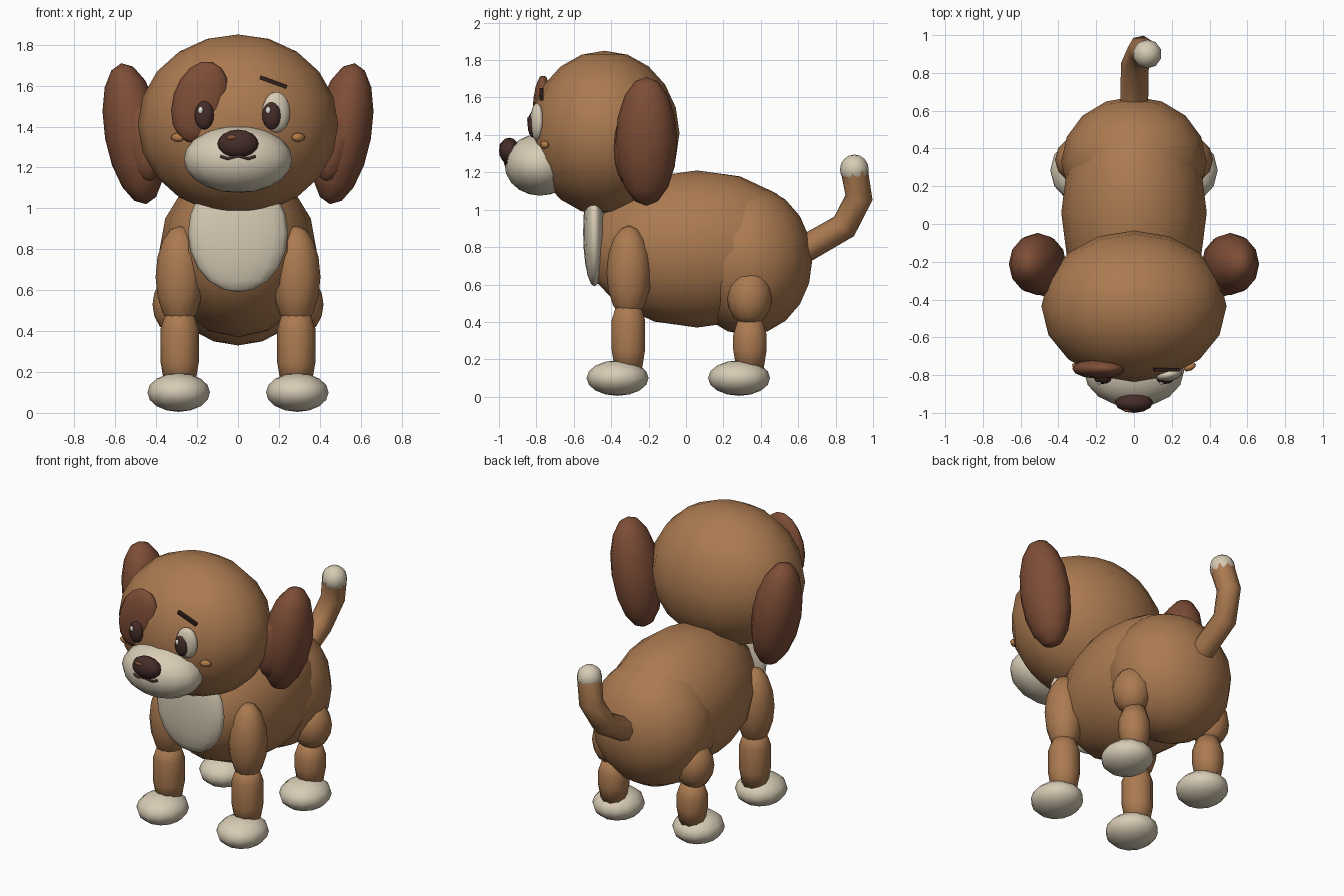
import bpy, bmesh
from math import radians
from mathutils import Matrix, Vector, Euler

cube = bpy.data.objects.get("Cube")
if cube:
    bpy.data.objects.remove(cube, do_unlink=True)


def material(name, r, g, b):
    m = bpy.data.materials.new(name)
    m.use_nodes = True
    m.diffuse_color = (r, g, b, 1)
    bsdf = next(n for n in m.node_tree.nodes if n.type == 'BSDF_PRINCIPLED')
    bsdf.inputs["Base Color"].default_value = (r, g, b, 1)
    bsdf.inputs["Roughness"].default_value = 0.8
    return m


TAN = material("tan_fur", 0.41, 0.195, 0.08)
RUST = material("rust_fur", 0.21, 0.075, 0.038)
CREAM = material("cream_fur", 0.68, 0.60, 0.46)
DARK = material("dark_brown", 0.06, 0.026, 0.022)
BLACK = material("brow_brown", 0.03, 0.014, 0.011)
ORANGE = material("cheek_orange", 0.46, 0.20, 0.065)
WHITE = material("eye_shine", 0.85, 0.82, 0.75)


def link(name, data, mat):
    data.materials.append(mat)
    ob = bpy.data.objects.new(name, data)
    bpy.context.collection.objects.link(ob)
    return ob


def from_bmesh(name, bm, mat, smooth=True):
    me = bpy.data.meshes.new(name)
    bmesh.ops.recalc_face_normals(bm, faces=bm.faces)
    for f in bm.faces:
        f.smooth = smooth
    bm.to_mesh(me)
    bm.free()
    return link(name, me, mat)


def ball(name, loc, radii, mat, rot=(0, 0, 0), seg=16, rings=10):
    """Ellipsoid with its poles along z, then rotated (degrees)."""
    bm = bmesh.new()
    bmesh.ops.create_uvsphere(bm, u_segments=seg, v_segments=rings, radius=1)
    turn = Euler([radians(a) for a in rot]).to_matrix().to_4x4()
    bm.transform(Matrix.Translation(loc) @ turn @ Matrix.Diagonal((*radii, 1)))
    return from_bmesh(name, bm, mat)


def barrel(name, x, y, profile, mat, seg=10):
    """Closed turned shape from (radius, height) pairs."""
    bm = bmesh.new()
    verts = [bm.verts.new((r, 0, z)) for r, z in profile]
    edges = [bm.edges.new(p) for p in zip(verts, verts[1:])]
    bmesh.ops.spin(bm, geom=verts + edges, axis=(0, 0, 1), cent=(0, 0, 0),
                   angle=radians(360), steps=seg, use_merge=True)
    bmesh.ops.remove_doubles(bm, verts=bm.verts, dist=0.001)
    bm.transform(Matrix.Translation((x, y, 0)))
    return from_bmesh(name, bm, mat)


def tube(name, points, radius, mat, res=2):
    cu = bpy.data.curves.new(name, 'CURVE')
    cu.dimensions = '3D'
    cu.bevel_depth = radius
    cu.bevel_resolution = res
    cu.use_fill_caps = True
    sp = cu.splines.new('POLY')
    sp.points.add(len(points) - 1)
    for p, co in zip(sp.points, points):
        p.co = (*co, 1)
    return link(name, cu, mat)


# Trunk
ball("body", (0, 0.06, 0.79), (0.385, 0.60, 0.42), TAN, rings=8)
ball("rump", (0, 0.33, 0.73), (0.385, 0.345, 0.40), TAN)
ball("chest_patch", (0, -0.49, 0.88), (0.245, 0.06, 0.29), CREAM)

# Head and muzzle
ball("head", (0, -0.435, 1.41), (0.49, 0.40, 0.44), TAN)
ball("muzzle", (0, -0.78, 1.24), (0.265, 0.19, 0.165), CREAM)
ball("nose", (0, -0.945, 1.315), (0.10, 0.055, 0.07), DARK, seg=12, rings=8)
ball("nose_shine", (-0.03, -0.985, 1.345), (0.03, 0.012, 0.012), RUST, seg=8, rings=6)
tube("mouth", [(-0.085, -0.955, 1.255), (-0.05, -0.963, 1.243), (0, -0.968, 1.257),
               (0.05, -0.963, 1.243), (0.085, -0.955, 1.255)], 0.008, DARK, 1)

# Face markings
ball("eye_patch", (-0.185, -0.765, 1.52), (0.135, 0.055, 0.205), RUST, (0, 17, 0), 12, 8)
ball("eye_white", (0.187, -0.797, 1.47), (0.07, 0.035, 0.10), CREAM, (0, 0, 12), 12, 8)
bm = bmesh.new()
bmesh.ops.create_cube(bm, size=1)
bm.transform(Matrix.Translation((0.173, -0.772, 1.617))
             @ Matrix.Rotation(radians(20), 4, 'Y') @ Matrix.Diagonal((0.14, 0.02, 0.02, 1)))
from_bmesh("eyebrow", bm, BLACK, smooth=False)

# Paired parts
for s, side in ((1, "left"), (-1, "right")):
    eye_x = s * 0.165
    ball(side + "_eye", (eye_x, -0.817, 1.455), (0.047, 0.03, 0.07), DARK, seg=12, rings=8)
    ball(side + "_eye_shine", (eye_x - 0.018, -0.842, 1.48), (0.013, 0.008, 0.018),
         WHITE, seg=8, rings=6)
    ball(side + "_cheek_dot", (s * 0.295, -0.757, 1.347), (0.036, 0.02, 0.022),
         ORANGE, (0, 0, s * 25), 8, 6)
    ball(side + "_ear", (s * 0.51, -0.212, 1.365), (0.142, 0.165, 0.35), RUST,
         (0, s * 10, 0), 12, 8)
    ball(side + "_inner_ear", (s * 0.465, -0.315, 1.33), (0.09, 0.07, 0.20), RUST,
         (0, s * 10, 0), 10, 8)

    # Legs: rounded upper limb, barrel shin, flattened paw
    x = s * 0.285
    ball(side + "_front_upper_leg", (x, -0.305, 0.665), (0.118, 0.12, 0.25), TAN,
         seg=12, rings=8)
    ball(side + "_hind_upper_leg", (s * 0.30, 0.34, 0.53), (0.118, 0.12, 0.15), TAN,
         seg=12, rings=8)
    for name, y, top in (("front", -0.308, 0.50), ("hind", 0.342, 0.42)):
        barrel(f"{side}_{name}_shin", x, y,
               [(0, top), (0.068, top - 0.01), (0.094, top - 0.09), (0.094, 0.25),
                (0.075, 0.14), (0, 0.13)], TAN)
        ball(f"{side}_{name}_paw", (s * 0.29, y - 0.058, 0.1), (0.153, 0.166, 0.095),
             CREAM, seg=12, rings=8)

# Tail
tube("tail", [(0, 0.60, 0.77), (0.005, 0.845, 0.91), (0.04, 0.925, 1.065),
              (0.07, 0.90, 1.21)], 0.074, TAN)
ball("tail_tip", (0.07, 0.90, 1.215), (0.077, 0.077, 0.08), CREAM, seg=10, rings=8)
